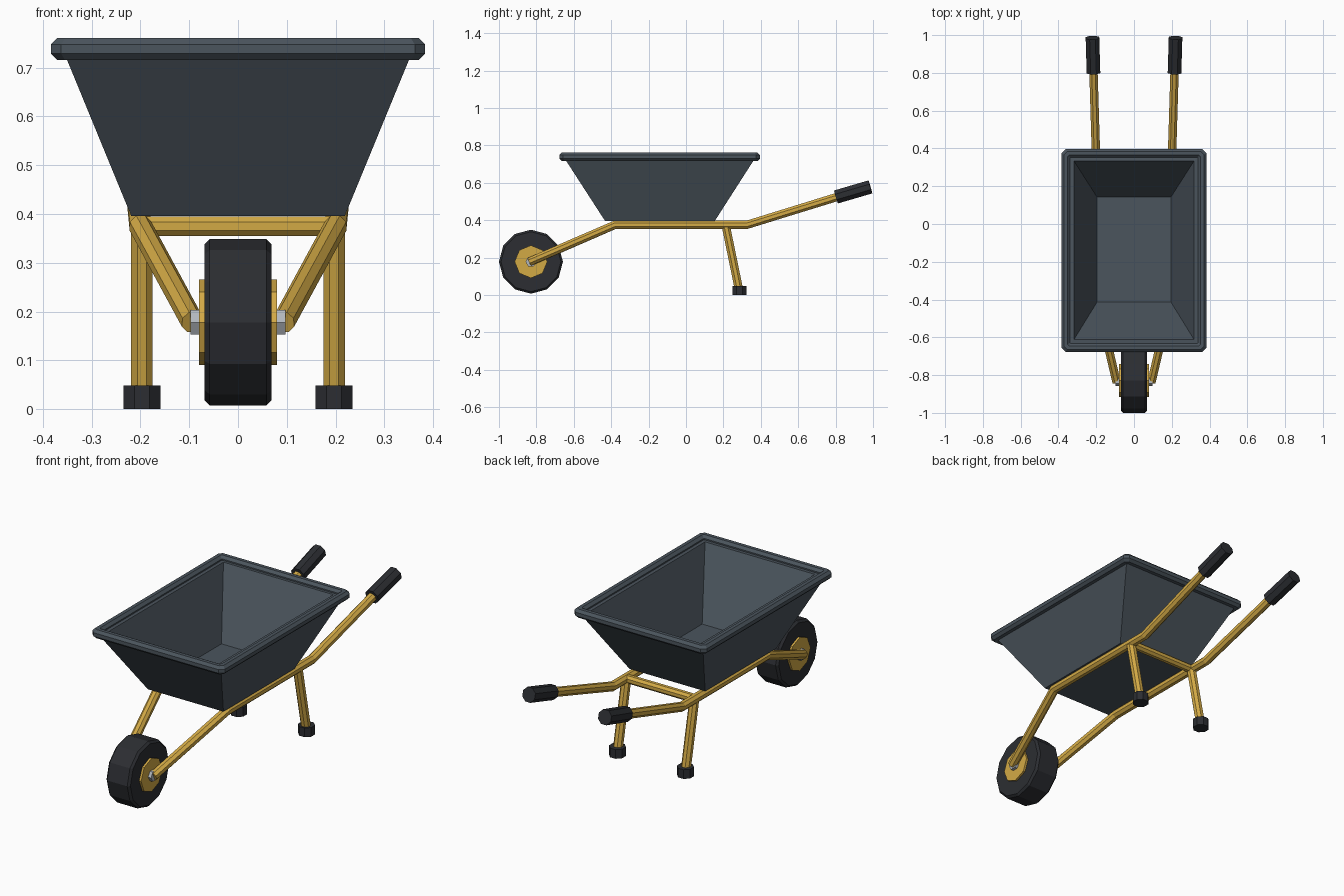
import bpy, bmesh, math
from mathutils import Vector

if "Cube" in bpy.data.objects:
    bpy.data.objects.remove(bpy.data.objects["Cube"])


def material(name, rgb):
    m = bpy.data.materials.new(name)
    m.diffuse_color = (*rgb, 1)
    m.use_nodes = True
    m.node_tree.nodes["Principled BSDF"].inputs["Base Color"].default_value = m.diffuse_color
    return m


YELLOW = material("yellow_paint", (0.65, 0.40, 0.06))
SLATE = material("slate_steel", (0.07, 0.09, 0.11))
RUBBER = material("rubber", (0.025, 0.027, 0.032))
METAL = material("bare_metal", (0.45, 0.48, 0.52))


def loft(name, rings, mat, caps=True, closed=False):
    """Skin a list of equal-length point rings."""
    bm = bmesh.new()
    vs = [[bm.verts.new(p) for p in r] for r in rings]
    n = len(vs[0])
    pairs = list(zip(vs, vs[1:])) + ([(vs[-1], vs[0])] if closed else [])
    for a, b in pairs:
        for i in range(n):
            j = (i + 1) % n
            bm.faces.new((a[i], a[j], b[j], b[i]))
    if caps:
        bm.faces.new(vs[0])
        bm.faces.new(vs[-1])
    bmesh.ops.recalc_face_normals(bm, faces=bm.faces)
    me = bpy.data.meshes.new(name)
    bm.to_mesh(me)
    bm.free()
    ob = bpy.data.objects.new(name, me)
    me.materials.append(mat)
    bpy.context.collection.objects.link(ob)
    return ob


def tube(name, points, radius, mat, sides=8, phase=0.5):
    """Faceted tube along a path; radius may be one number or one per point."""
    pts = [Vector(p) for p in points]
    radii = radius if isinstance(radius, list) else [radius] * len(pts)
    rings = []
    for i, p in enumerate(pts):
        d = Vector()
        if i:
            d += (p - pts[i - 1]).normalized()
        if i < len(pts) - 1:
            d += (pts[i + 1] - p).normalized()
        d.normalize()
        ref = Vector((0, 1, 0)) if abs(d.z) > 0.9 else Vector((0, 0, 1))
        u = d.cross(ref).normalized()
        v = u.cross(d)
        angles = [(k + phase) * math.tau / sides for k in range(sides)]
        rings.append([p + radii[i] * (u * math.cos(a) + v * math.sin(a)) for a in angles])
    return loft(name, rings, mat)


def rect(hx, y0, y1, z):
    return [(-hx, y0, z), (hx, y0, z), (hx, y1, z), (-hx, y1, z)]


def cut_rect(hx, y0, y1, z, c):
    """Rectangle with chamfered corners."""
    return [(-hx + c, y0, z), (hx - c, y0, z), (hx, y0 + c, z), (hx, y1 - c, z),
            (hx - c, y1, z), (-hx + c, y1, z), (-hx, y1 - c, z), (-hx, y0 + c, z)]


# Tray: tapered shell with an inner floor
loft("tray", [rect(0.219, -0.433, 0.154, 0.396), rect(0.36, -0.655, 0.374, 0.739),
              rect(0.318, -0.612, 0.334, 0.742), rect(0.196, -0.414, 0.143, 0.42)], SLATE)

# Rolled rim: octagonal section carried round the tray
rim = []
for k in range(8):
    a = (k + 0.5) * math.tau / 8
    d, h = 0.0245 * math.cos(a), 0.0245 * math.sin(a)
    rim.append(cut_rect(0.361 + d, -0.655 - d, 0.374 + d, 0.738 + h, 0.012 + 0.4 * d))
loft("tray_rim", rim, SLATE, caps=False, closed=True)

# Frame rails, grips, legs and feet on both sides
for s, side in ((-1, "left"), (1, "right")):
    tube(f"frame_rail_{side}", [(s * 0.093, -0.835, 0.178), (s * 0.2, -0.38, 0.375),
                                (s * 0.2, 0.325, 0.375), (s * 0.219, 0.95, 0.568)], 0.024, YELLOW)
    tube(f"grip_{side}", [(s * 0.2145, 0.802, 0.524), (s * 0.22, 0.986, 0.578)], 0.039, RUBBER)
    tube(f"leg_{side}", [(s * 0.197, 0.212, 0.375), (s * 0.197, 0.283, 0.03)], 0.024, YELLOW)
    tube(f"foot_{side}", [(s * 0.197, 0.286, 0), (s * 0.197, 0.286, 0.048)], 0.041, RUBBER)

# Crossbar between the leg tops
tube("crossbar", [(-0.2, 0.212, 0.375), (0.2, 0.212, 0.375)], 0.022, YELLOW)

# Wheel: bevelled tyre, hub and axle
AY, AZ = -0.829, 0.178
tube("tyre", [(x, AY, AZ) for x in (-0.069, -0.058, 0.058, 0.069)],
     [0.16, 0.171, 0.171, 0.16], RUBBER, sides=12, phase=0)
tube("wheel_hub", [(-0.08, AY, AZ), (0.08, AY, AZ)], 0.0875, YELLOW, phase=0)
tube("axle", [(-0.097, AY, AZ), (0.097, AY, AZ)], 0.029, METAL, sides=6, phase=0)
